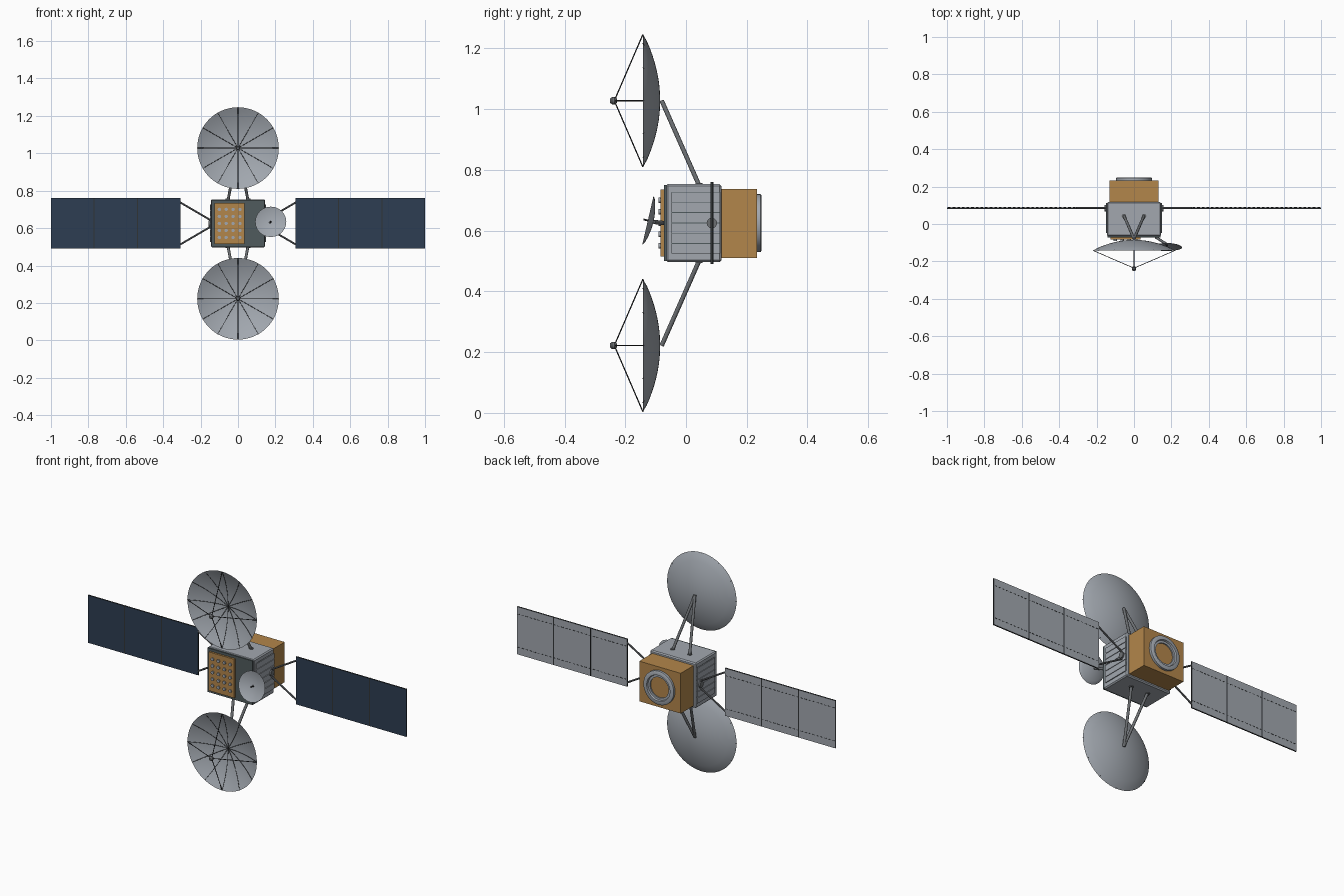
import bpy, bmesh, math
from mathutils import Vector, Matrix

cube = bpy.data.objects.get("Cube")
if cube:
    bpy.data.objects.remove(cube)


def material(name, r, g, b):
    m = bpy.data.materials.new(name)
    m.use_nodes = True
    m.diffuse_color = (r, g, b, 1)
    bsdf = next(n for n in m.node_tree.nodes if n.type == 'BSDF_PRINCIPLED')
    bsdf.inputs["Base Color"].default_value = (r, g, b, 1)
    return m


GREY = material("light grey metal", 0.36, 0.39, 0.43)
GOLD = material("gold foil", 0.45, 0.24, 0.07)
NAVY = material("navy solar cell", 0.027, 0.048, 0.085)
DARK = material("dark trim", 0.03, 0.033, 0.036)
SLATE = material("slate plate", 0.08, 0.105, 0.11)
STEEL = material("boom steel", 0.15, 0.16, 0.17)

MID = 0.625  # height of the body centre


def finish(name, bm, mats, smooth=False):
    bmesh.ops.recalc_face_normals(bm, faces=bm.faces)
    me = bpy.data.meshes.new(name)
    bm.to_mesh(me)
    bm.free()
    ob = bpy.data.objects.new(name, me)
    bpy.context.collection.objects.link(ob)
    for m in mats:
        me.materials.append(m)
    if smooth:
        bpy.ops.object.select_all(action='DESELECT')
        ob.select_set(True)
        bpy.context.view_layer.objects.active = ob
        bpy.ops.object.shade_smooth_by_angle(angle=math.radians(35))
    return ob


def add_box(bm, lo, hi):
    lo, hi = Vector(lo), Vector(hi)
    mat = Matrix.Translation((lo + hi) / 2) @ Matrix.Diagonal((*(hi - lo), 1))
    bmesh.ops.create_cube(bm, size=1, matrix=mat)


def box(name, lo, hi, mat, bevel=0):
    bm = bmesh.new()
    add_box(bm, lo, hi)
    if bevel:
        bmesh.ops.bevel(bm, geom=bm.edges[:], offset=bevel, segments=1, affect='EDGES')
    return finish(name, bm, [mat])


def add_bar(bm, a, b, radius, sides=8):
    a, b = Vector(a), Vector(b)
    rot = (b - a).to_track_quat('Z', 'Y').to_matrix().to_4x4()
    bmesh.ops.create_cone(bm, cap_ends=True, segments=sides, radius1=radius, radius2=radius,
                          depth=(b - a).length, matrix=Matrix.Translation((a + b) / 2) @ rot)


def bars(name, pairs, radius, mat, sides=8):
    bm = bmesh.new()
    for a, b in pairs:
        add_bar(bm, a, b, radius, sides)
    return finish(name, bm, [mat], True)


def lathe(name, profile, centre, mat, tilt=0, steps=48):
    """Spin (radius, y) points about the y axis, then tilt about x."""
    bm = bmesh.new()
    vs = [bm.verts.new((r, y, 0)) for r, y in profile]
    es = [bm.edges.new(p) for p in zip(vs, vs[1:])]
    bmesh.ops.spin(bm, geom=vs + es, cent=(0, 0, 0), axis=(0, 1, 0),
                   angle=math.tau, steps=steps)
    bmesh.ops.remove_doubles(bm, verts=bm.verts, dist=1e-5)
    bmesh.ops.transform(bm, verts=bm.verts,
                        matrix=Matrix.Translation(centre) @ Matrix.Rotation(tilt, 4, 'X'))
    return finish(name, bm, [mat], True)


def bowl(radius, depth, thick, n=10):
    inner = [(radius * i / n, -depth * (i / n) ** 2) for i in range(n + 1)]
    return [(r, y + thick) for r, y in inner][:-1] + inner[:0:-1] + [(0, 0)]


# Body, front plate and rear foil box
box("body", (-0.145, -0.066, 0.497), (0.145, 0.117, 0.753), GREY, 0.006)
box("front_plate", (-0.142, -0.073, 0.5), (0.142, -0.064, 0.75), SLATE)
box("rear_box", (-0.13, 0.115, 0.51), (0.13, 0.233, 0.738), GOLD)
lathe("rear_ring", [(0.058, 0.23), (0.058, 0.24), (0.07, 0.24), (0.073, 0.249),
                    (0.09, 0.249), (0.095, 0.246), (0.095, 0.23)], (0, 0, MID), GREY)

# Front foil panel with its grid of small round elements
box("front_foil_panel", (-0.125, -0.084, 0.515), (0.035, -0.07, 0.735), GOLD)
bars("antenna_elements",
     [((-0.1 + 0.037 * i, -0.083, 0.55 + 0.0375 * j), (-0.1 + 0.037 * i, -0.09, 0.55 + 0.0375 * j))
      for i in range(4) for j in range(5)], 0.009, GREY, 12)

for s, side in ((1, "left"), (-1, "right")):
    # Side radiator: dark backing and horizontal slats
    x0, x1 = sorted((s * 0.144, s * 0.146))
    box(side + "_radiator_back", (x0, -0.047, 0.525), (x1, 0.112, 0.727), SLATE)
    bm = bmesh.new()
    x0, x1 = sorted((s * 0.145, s * 0.15))
    for k in range(6):
        z = 0.525 + k * 0.034
        add_box(bm, (x0, -0.047, z), (x1, 0.112, z + 0.031))
    finish(side + "_radiator_slats", bm, [GREY])

    # Solar wing hub and yoke
    bars(side + "_wing_hub", [((s * 0.14, 0.085, MID), (s * 0.158, 0.085, MID))], 0.017, STEEL, 20)
    bars(side + "_wing_yoke",
         [((s * 0.147, 0.085, MID + d * 0.018), (s * 0.31, 0.085, MID + d * 0.113))
          for d in (1, -1)], 0.005, STEEL)

    # Solar panels: cells in front, grey behind, dark rims
    for k in range(3):
        a = 0.307 + k * 0.2315
        x0, x1 = sorted((s * a, s * (a + 0.23)))
        bm = bmesh.new()
        add_box(bm, (x0, 0.081, 0.49), (x1, 0.089, 0.76))
        bm.normal_update()
        for f in bm.faces:
            f.material_index = 0 if f.normal.y < -0.5 else 1 if f.normal.y > 0.5 else 2
        finish(f"{side}_solar_panel_{k + 1}", bm, [NAVY, GREY, DARK])

    # Dark seams and dashed wiring on the wing
    bm = bmesh.new()
    for k in (1, 2):
        c = s * (0.3065 + k * 0.2315)
        add_box(bm, (c - 0.003, 0.0805, 0.49), (c + 0.003, 0.0905, 0.76))
    for z in (0.531, 0.719):
        for k in range(28):
            c = s * (0.32 + k * 0.0247)
            add_box(bm, (c - 0.007, 0.088, z - 0.0015), (c + 0.007, 0.09, z + 0.0015))
    finish(side + "_wing_seams", bm, [DARK])

# Two large dishes with ribs, feed tripod and boom
R, DEPTH, VERTEX = 0.218, 0.054, -0.088
for d, level in ((1, "upper"), (-1, "lower")):
    zc = MID + d * 0.403
    lathe(level + "_dish", bowl(R, DEPTH, 0.003), (0, VERTEX, zc), GREY, steps=64)
    ribs, struts = [], []
    for k in range(12):
        t = math.tau * k / 12
        pts = [Vector((R * q * math.cos(t), VERTEX - DEPTH * q * q, zc + R * q * math.sin(t)))
               for q in (0, 0.25, 0.5, 0.75, 1)]
        ribs += list(zip(pts, pts[1:]))
        if k % 3 == 0:
            struts.append((pts[-1], (0, -0.236, zc)))
    bars(level + "_dish_ribs", ribs, 0.0014, DARK, 6)
    bars(level + "_feed_struts", struts, 0.002, DARK, 6)
    lathe(level + "_feed", [(0, -0.25), (0.007, -0.25), (0.012, -0.243), (0.012, -0.235),
                            (0.007, -0.228), (0, -0.228)], (0, 0, zc), STEEL, steps=16)
    bars(level + "_boom", [((0, -0.08, zc), (x, 0.045, MID + d * 0.12)) for x in (-0.054, 0.054)],
         0.0075, STEEL, 12)
    bars(level + "_boom_feet", [((x, 0.043, MID + d * 0.12), (x, 0.043, MID + d * 0.132))
                                for x in (-0.054, 0.054)], 0.012, STEEL, 12)

# Small tilted dish on its arm
lathe("small_dish", bowl(0.083, 0.016, 0.003), (0.175, -0.11, 0.63), GREY, math.radians(-13))
bars("small_dish_arm", [((0.115, -0.07, MID), (0.175, -0.108, 0.629))], 0.007, STEEL, 12)
bars("small_dish_feed", [((0.175, -0.108, 0.629), (0.175, -0.14, 0.637))], 0.003, DARK, 8)
